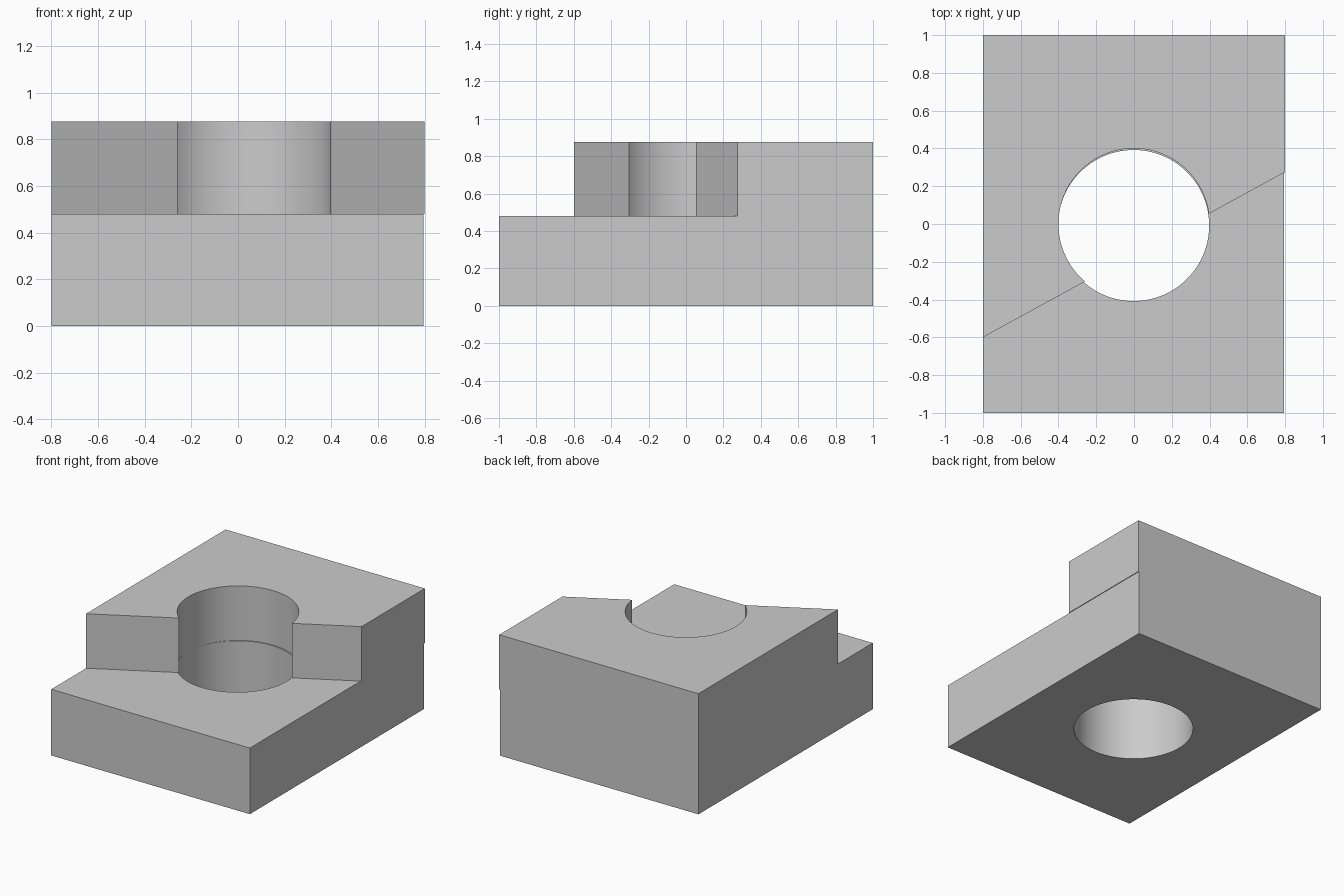
import bpy, bmesh, math

if "Cube" in bpy.data.objects:
    bpy.data.objects.remove(bpy.data.objects["Cube"])

def prism(name, outline, z0, z1):
    """Solid extruded upward from a counter-clockwise outline."""
    bm = bmesh.new()
    face = bm.faces.new([bm.verts.new((x, y, z0)) for x, y in outline])
    top = bmesh.ops.extrude_face_region(bm, geom=[face], use_keep_orig=True)
    verts = [g for g in top["geom"] if isinstance(g, bmesh.types.BMVert)]
    bmesh.ops.translate(bm, verts=verts, vec=(0, 0, z1 - z0))
    bmesh.ops.recalc_face_normals(bm, faces=bm.faces)
    mesh = bpy.data.meshes.new(name)
    bm.to_mesh(mesh)
    bm.free()
    obj = bpy.data.objects.new(name, mesh)
    bpy.context.collection.objects.link(obj)
    return obj

def circle(cx, cy, r, n=96):
    return [(cx + r * math.cos(2 * math.pi * i / n),
             cy + r * math.sin(2 * math.pi * i / n)) for i in range(n)]

def combine(obj, other, operation):
    """Apply a boolean and discard the other solid."""
    mod = obj.modifiers.new("combine", 'BOOLEAN')
    mod.operation, mod.solver, mod.object = operation, 'EXACT', other
    bpy.context.view_layer.objects.active = obj
    bpy.ops.object.modifier_apply(modifier=mod.name)
    bpy.data.objects.remove(other)

# Lower slab with its slightly offset bore
block = prism("stepped_block", [(-0.8, -1), (0.795, -1), (0.795, 1), (-0.8, 1)], 0, 0.48)
combine(block, prism("lower_bore", circle(-0.002, -0.008, 0.4), -0.2, 0.7), 'DIFFERENCE')

# Raised step with a slanted front wall and its own bore
step = prism("raised_step", [(-0.8, -0.6), (0.8, 0.275), (0.8, 1), (-0.8, 1)], 0.48, 0.876)
combine(step, prism("upper_bore", circle(0, 0, 0.4), 0.3, 1.1), 'DIFFERENCE')

# Fuse into one part, smooth bore walls only
combine(block, step, 'UNION')
block.select_set(True)
bpy.context.view_layer.objects.active = block
bpy.ops.object.shade_smooth_by_angle(angle=math.radians(25))
